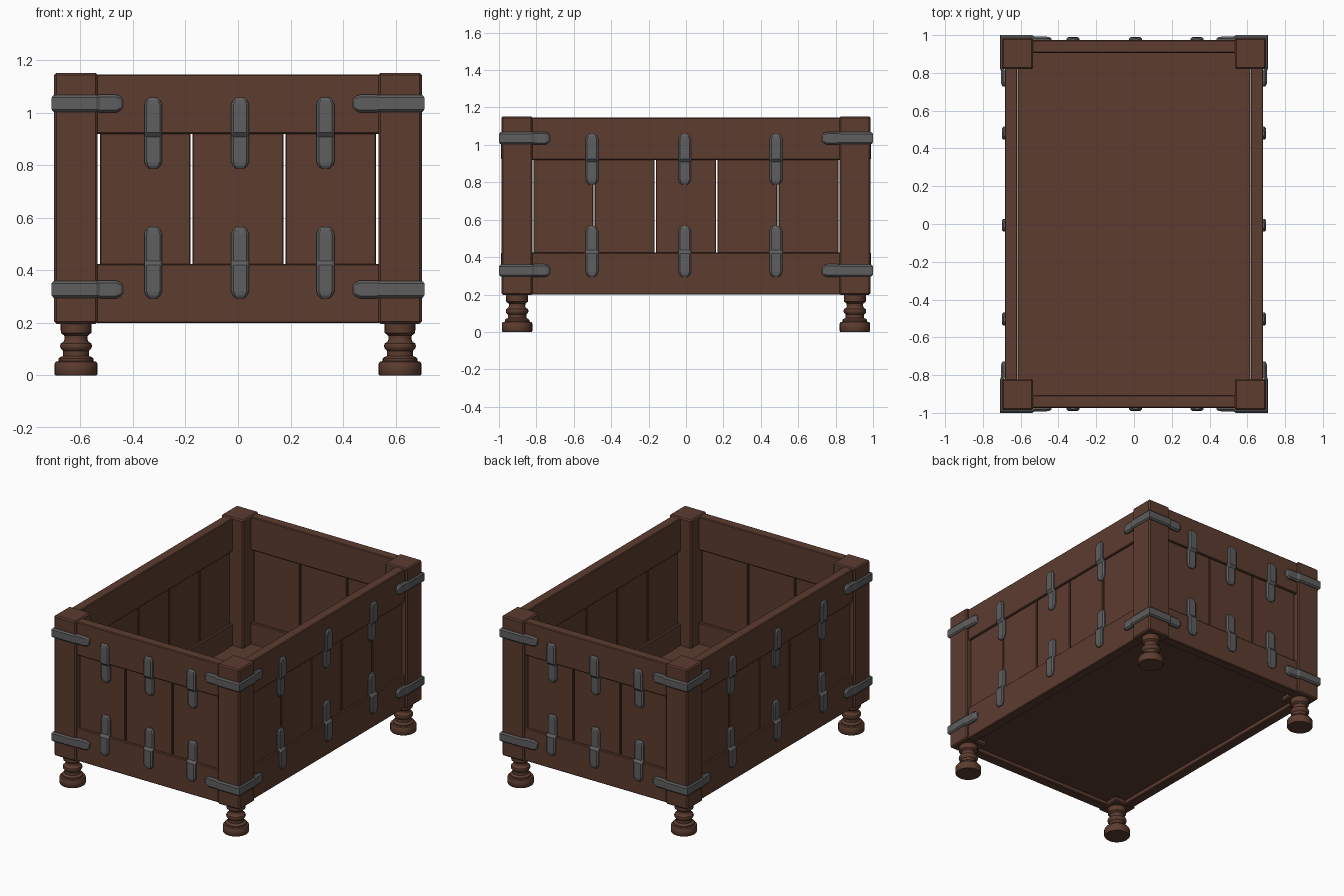
import bpy, bmesh, math
from mathutils import Vector

if "Cube" in bpy.data.objects:
    bpy.data.objects.remove(bpy.data.objects["Cube"])


def material(name, rgb):
    m = bpy.data.materials.new(name)
    m.diffuse_color = (*rgb, 1)
    m.use_nodes = True
    m.node_tree.nodes["Principled BSDF"].inputs["Base Color"].default_value = m.diffuse_color
    return m


WOOD = material("brown_wood", (0.107, 0.045, 0.028))
IRON = material("grey_iron", (0.112, 0.112, 0.115))


def finish(name, bm, mat):
    bmesh.ops.recalc_face_normals(bm, faces=bm.faces)
    me = bpy.data.meshes.new(name)
    bm.to_mesh(me)
    bm.free()
    me.materials.append(mat)
    ob = bpy.data.objects.new(name, me)
    bpy.context.collection.objects.link(ob)
    return ob


def box(name, lo, hi, bevel=0.005):
    lo, hi = [min(a, b) for a, b in zip(lo, hi)], [max(a, b) for a, b in zip(lo, hi)]
    bm = bmesh.new()
    bmesh.ops.create_cube(bm, size=1)
    for v in bm.verts:
        v.co = [(a + b) / 2 + c * (b - a) for a, b, c in zip(lo, hi, v.co)]
    if bevel:
        bmesh.ops.bevel(bm, geom=bm.edges[:], offset=bevel, segments=1, affect='EDGES')
    return finish(name, bm, WOOD)


def strap(name, rows, across):
    """Chamfered iron band; rows are (base point, outward thickness, half width)."""
    bm = bmesh.new()
    rings = []
    for base, out, hw in rows:
        base, out = Vector(base), Vector(out)
        section = [(-hw, 0), (-hw, 0.6), (-hw + 0.009, 1), (hw - 0.009, 1), (hw, 0.6), (hw, 0)]
        rings.append([bm.verts.new(base + across * w + out * t) for w, t in section])
    for a, b in zip(rings, rings[1:]):
        for i in range(6):
            j = (i + 1) % 6
            bm.faces.new((a[i], a[j], b[j], b[i]))
    bm.faces.new(rings[0])
    bm.faces.new(rings[-1])
    finish(name, bm, IRON)


# (distance from tip, half width, share of thickness) for a rounded strap end
TIP = [(0, 0.016, 0.6), (0.010, 0.027, 0.9), (0.026, 0.034, 1)]

# floor
box("floor", (-0.615, -0.912, 0.225), (0.615, 0.912, 0.28), 0)

# corner posts, turned feet and corner straps
FOOT = [(0, 0), (0.078, 0), (0.082, 0.006), (0.082, 0.044), (0.077, 0.052), (0.066, 0.055),
        (0.066, 0.064), (0.060, 0.070), (0.050, 0.074), (0.050, 0.094), (0.058, 0.102),
        (0.061, 0.112), (0.058, 0.122), (0.048, 0.128), (0.043, 0.138), (0.045, 0.152),
        (0.058, 0.162), (0.059, 0.205), (0, 0.205)]
for sx in (-1, 1):
    for sy in (-1, 1):
        tag = ("left" if sx < 0 else "right") + ("_front" if sy < 0 else "_back")
        box("post_" + tag, (sx * 0.535, sy * 0.82, 0.197), (sx * 0.70, sy * 0.986, 1.153), 0.008)

        bm = bmesh.new()
        vs = [bm.verts.new((r, 0, z)) for r, z in FOOT]
        es = [bm.edges.new(p) for p in zip(vs, vs[1:])]
        bmesh.ops.spin(bm, geom=vs + es, axis=(0, 0, 1), cent=(0, 0, 0), steps=24, angle=math.tau)
        bmesh.ops.remove_doubles(bm, verts=bm.verts, dist=1e-5)
        foot = finish("foot_" + tag, bm, WOOD)
        foot.location = (sx * 0.617, sy * 0.903, 0)
        bpy.context.view_layer.objects.active = foot
        foot.select_set(True)
        bpy.ops.object.shade_smooth_by_angle(angle=math.radians(35))
        foot.select_set(False)

        for level, z in (("lower", 0.328), ("upper", 1.036)):
            rows = [((0.438 + d, 0.968, 0), (0, 0.024 * t, 0), w) for d, w, t in TIP]
            rows += [((0.525, 0.968, 0), (0, 0.024, 0), 0.034),
                     ((0.54, 0.978, 0), (0, 0.022, 0), 0.032),
                     ((0.692, 0.978, 0), (0.018, 0.022, 0), 0.032),
                     ((0.692, 0.825, 0), (0.018, 0, 0), 0.032),
                     ((0.680, 0.81, 0), (0.024, 0, 0), 0.034)]
            rows += [((0.680, 0.727 + d, 0), (0.024 * t, 0, 0), w) for d, w, t in reversed(TIP)]
            rows = [((b[0] * sx, b[1] * sy, z), (o[0] * sx, o[1] * sy, 0), w) for b, o, w in rows]
            strap(f"corner_strap_{level}_{tag}", rows, Vector((0, 0, 1)))


def wall(name, place, half, outer, count, centres):
    """One side; place(u, n, z) maps along-wall and outward distances to space."""
    # rails
    for part, z0, z1 in (("bottom_rail", 0.199, 0.425), ("top_rail", 0.92, 1.147)):
        box(f"{name}_{part}", place(-half - 0.01, outer - 0.067, z0), place(half + 0.01, outer, z1))
    # planks with narrow gaps
    step = 2 * half / count
    for i in range(count):
        u = -half + i * step
        box(f"{name}_plank_{i + 1}", place(u + 0.0035, outer - 0.05, 0.41),
            place(u + step - 0.0035, outer - 0.014, 0.935), 0.004)
    # vertical straps stepping from rail down to plank
    across = Vector(place(1, 0, 0)) - Vector(place(0, 0, 0))
    out = Vector(place(0, 1, 0)) - Vector(place(0, 0, 0))
    for i, u in enumerate(centres):
        for level, rail_end, plank_end, edge in (("lower", 0.294, 0.566, 0.425),
                                                 ("upper", 1.058, 0.788, 0.92)):
            s = 1 if plank_end > rail_end else -1
            on, off = outer - 0.004, outer - 0.018
            rows = [(rail_end + s * d, on, t, w) for d, w, t in TIP]
            rows += [(edge - s * 0.005, on, 1, 0.034), (edge + s * 0.012, off, 1, 0.034)]
            rows += [(plank_end - s * d, off, t, w) for d, w, t in reversed(TIP)]
            strap(f"{name}_strap_{level}_{i + 1}",
                  [(place(u, n, z), out * 0.02 * t, w) for z, n, t, w in rows], across)


# four walls
for side, s in (("front", -1), ("back", 1)):
    wall(side, lambda u, n, z, s=s: (u, s * n, z), 0.53, 0.973, 3, (-0.323, 0.008, 0.333))
for side, s in (("left", -1), ("right", 1)):
    wall(side, lambda u, n, z, s=s: (s * n, u, z), 0.82, 0.684, 5, (-0.503, -0.007, 0.481))
